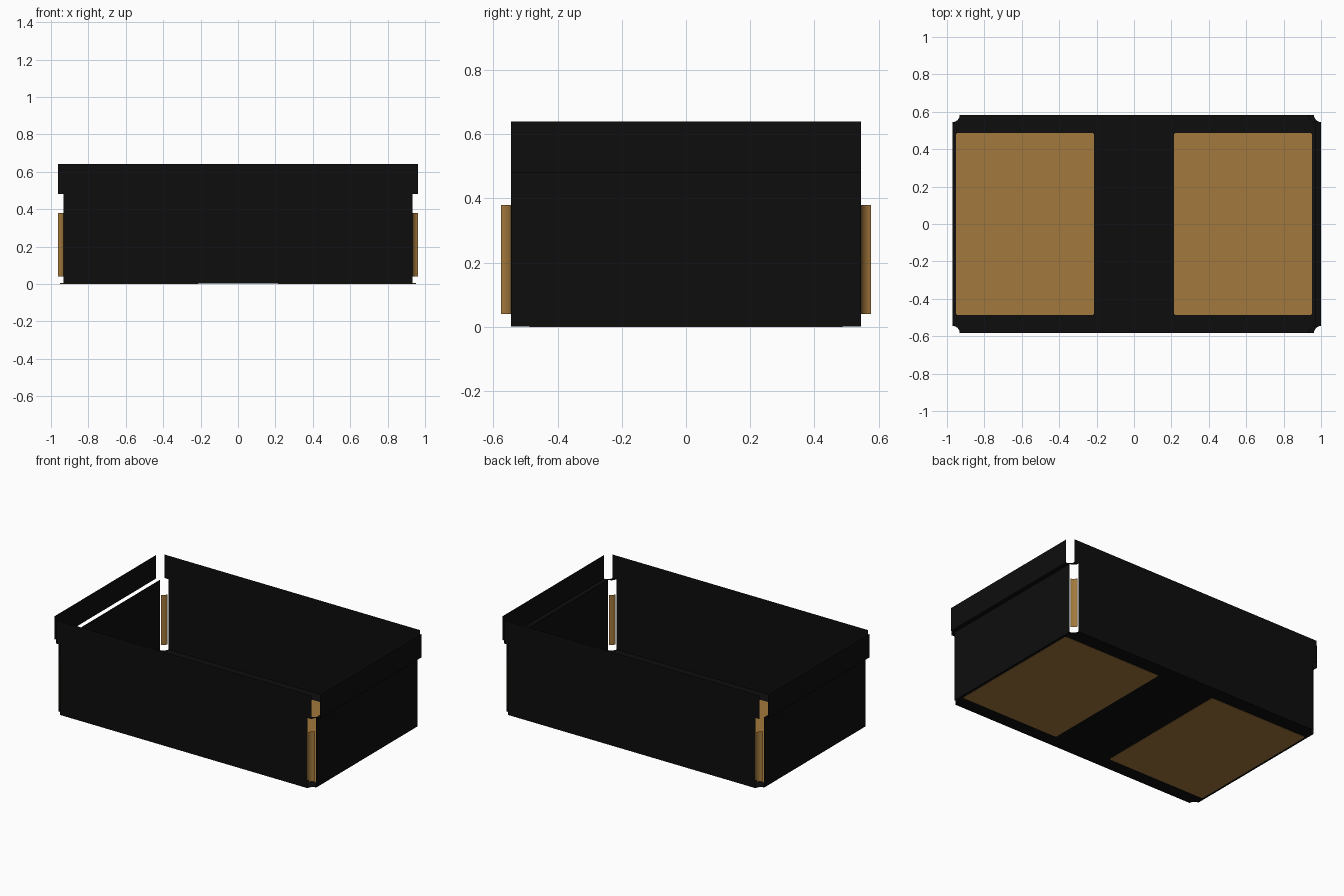
import bpy
import math

if "Cube" in bpy.data.objects:
    bpy.data.objects.remove(bpy.data.objects["Cube"], do_unlink=True)

# Main dimensions
X, Y = 0.97, 0.583        # half size of the body
LIP_X = 1.0               # half length at the rim
R = 0.038                 # radius of the corner scoops
Z0, STEP, TOP = 0.002, 0.48, 0.64


def material(name, color):
    m = bpy.data.materials.new(name)
    m.use_nodes = True
    m.diffuse_color = (*color, 1)
    bsdf = next(n for n in m.node_tree.nodes if n.type == 'BSDF_PRINCIPLED')
    bsdf.inputs["Base Color"].default_value = (*color, 1)
    return m


BLACK = material("black", (0.004, 0.004, 0.004))
TAN = material("tan brown", (0.365, 0.190, 0.045))


def make(name, verts, faces, mat, smooth=False):
    mesh = bpy.data.meshes.new(name)
    mesh.from_pydata(verts, [], faces)
    mesh.materials.append(mat)
    for p in mesh.polygons:
        p.use_smooth = smooth
    mesh.update()
    ob = bpy.data.objects.new(name, mesh)
    bpy.context.collection.objects.link(ob)
    return ob


def sheet(name, verts, mat=BLACK):
    return make(name, verts, [list(range(len(verts)))], mat)


def scoop(cx, sx, sy, a0=0, a1=90, n=8):
    """Concave corner arc, from the long wall round to the short wall."""
    pts = []
    for i in range(n + 1):
        t = math.radians(a0 + (a1 - a0) * i / n)
        pts.append((sx * (cx - R * math.cos(t)), sy * (Y - R * math.sin(t))))
    return pts


# Floor with scooped corners
outline = (scoop(X, 1, -1) + scoop(X, 1, 1)[::-1]
           + scoop(X, -1, 1) + scoop(X, -1, -1)[::-1])
sheet("floor", [(x, y, Z0) for x, y in outline])

# Long walls, wider at the rim
for name, s in (("front_wall", -1), ("back_wall", 1)):
    lo, hi = X - R, LIP_X - R
    half = [(lo, Z0), (lo, STEP), (hi, STEP), (hi, TOP)]
    prof = half + [(-x, z) for x, z in reversed(half)]
    if s > 0:
        prof.reverse()
    sheet(name, [(x, s * Y, z) for x, z in prof])

# Short walls and their stepped-out rims
W = Y - R
for side, s in (("left", 1), ("right", -1)):
    for part, x, z0, z1 in (("wall", X, Z0, STEP), ("rim", LIP_X, STEP, TOP)):
        sheet(f"{side}_{part}", [(s * x, -s * W, z0), (s * x, s * W, z0),
                                 (s * x, s * W, z1), (s * x, -s * W, z1)])

# Ledge joining wall and rim, on one end only
ledge = (scoop(LIP_X, 1, -1) + scoop(LIP_X, 1, 1)[::-1]
         + scoop(X, 1, 1) + scoop(X, 1, -1)[::-1])
sheet("left_ledge", [(x, y, STEP) for x, y in ledge])

# Curved corner strips
for yn, sy in (("front", -1), ("back", 1)):
    for xn, sx in (("left", 1), ("right", -1)):
        arc = scoop(X, sx, sy, 10, 80)
        if sx * sy > 0:
            arc.reverse()
        n = len(arc)
        verts = [(x, y, z) for z in (0.04, 0.38) for x, y in arc]
        faces = [(i, i + 1, n + i + 1, n + i) for i in range(n - 1)]
        make(f"{yn}_{xn}_corner_strip", verts, faces, TAN, True)

# Thin rounded floor panels, showing above and below
for name, cx in (("left_floor_panel", 0.583), ("right_floor_panel", -0.583)):
    hx, hy, r = 0.37, 0.487, 0.012
    ring = []
    for k, (sx, sy) in enumerate(((1, 1), (-1, 1), (-1, -1), (1, -1))):
        for i in range(5):
            t = math.radians(90 * k + 22.5 * i)
            ring.append((cx + sx * (hx - r) + r * math.cos(t),
                         sy * (hy - r) + r * math.sin(t)))
    n = len(ring)
    verts = [(x, y, z) for z in (0, 2 * Z0) for x, y in ring]
    faces = [list(range(n))[::-1], list(range(n, 2 * n))]
    faces += [(i, (i + 1) % n, n + (i + 1) % n, n + i) for i in range(n)]
    make(name, verts, faces, TAN)
